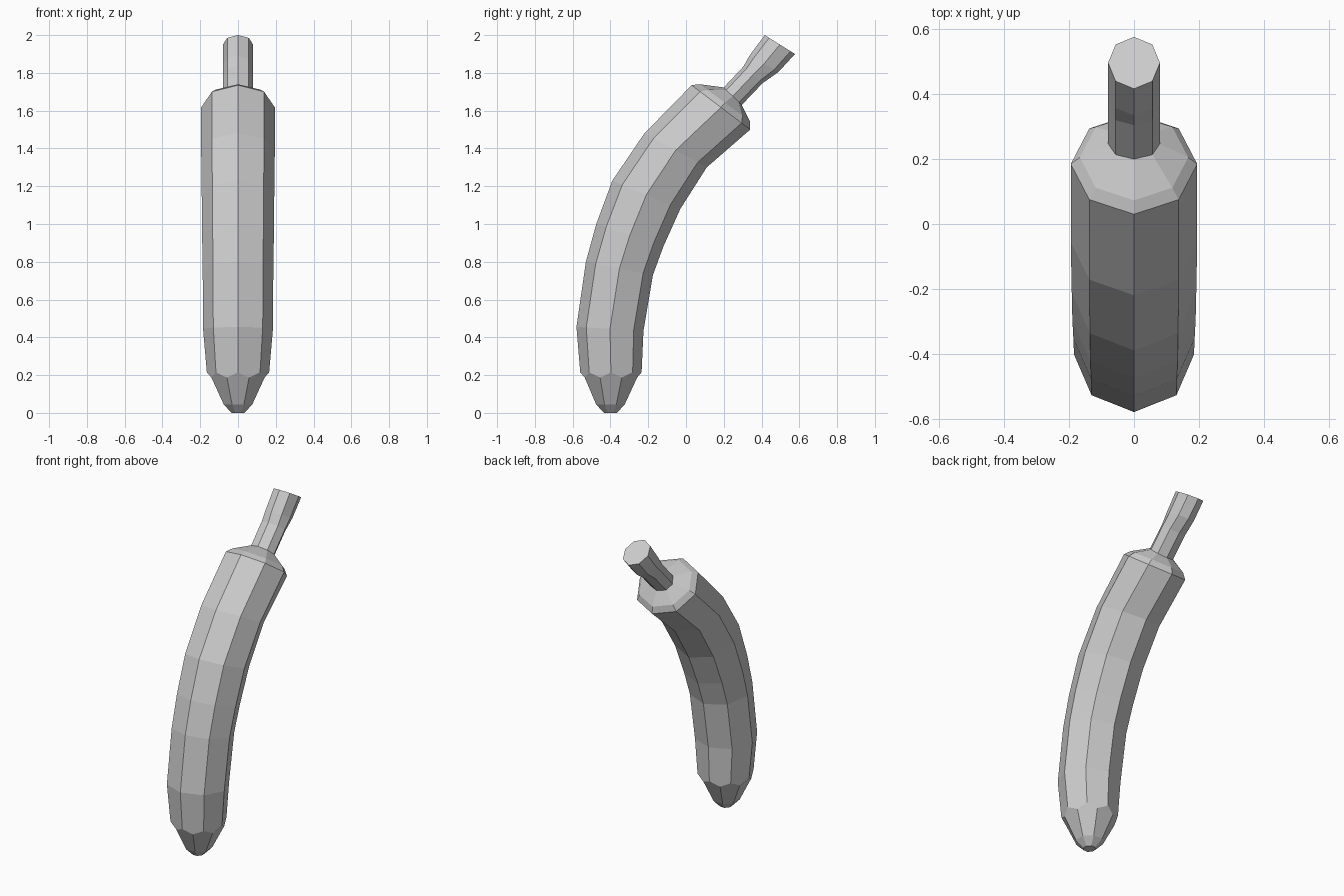
import bpy, bmesh
from math import sin, cos, pi
from mathutils import Vector

if "Cube" in bpy.data.objects:
    bpy.data.objects.remove(bpy.data.objects["Cube"])

N = 8


def ring(bm, front, back, rx, offset=0.0):
    """Octagonal section from its front and back (y, z) points and half width."""
    f, b = Vector((0, *front)), Vector((0, *back))
    mid, half = (f + b) / 2, (f - b) / 2
    verts = []
    for k in range(N):
        a = 2 * pi * (k + offset) / N
        verts.append(bm.verts.new(mid + half * cos(a) + Vector((rx * sin(a), 0, 0))))
    return verts


def bridge(bm, a, b):
    for k in range(N):
        j = (k + 1) % N
        bm.faces.new((a[k], a[j], b[j], b[k]))


def loft(bm, sections):
    rings = [ring(bm, *s) for s in sections]
    for a, b in zip(rings, rings[1:]):
        bridge(bm, a, b)
    return rings


def finish(bm, name):
    bmesh.ops.recalc_face_normals(bm, faces=bm.faces)
    me = bpy.data.meshes.new(name)
    bm.to_mesh(me)
    bm.free()
    bpy.context.collection.objects.link(bpy.data.objects.new(name, me))


# curved body with bevelled shoulder
bm = bmesh.new()
body = loft(bm, [
    ((-0.58, 0.455), (-0.225, 0.435), 0.185),
    ((-0.53, 0.80), (-0.175, 0.73), 0.187),
    ((-0.475, 1.00), (-0.12, 0.88), 0.19),
    ((-0.39, 1.23), (-0.03, 1.08), 0.192),
    ((-0.22, 1.48), (0.11, 1.30), 0.195),
    ((0.03, 1.735), (0.34, 1.50), 0.195),
    ((0.073, 1.74), (0.338, 1.545), 0.167),
    ((0.20, 1.723), (0.295, 1.63), 0.08),
])
# blossom end: scalloped seam, then pentagons down to a small flat tip
low = ring(bm, (-0.56, 0.215), (-0.235, 0.215), 0.165)
mids = [bm.verts.new((low[k].co + low[(k + 1) % N].co) / 2 - Vector((0, 0, 0.028)))
        for k in range(N)]
tip = [ring(bm, (-0.4 - r, z), (-0.4 + r, z), r, 0.5) for r, z in ((0.082, 0.045), (0.037, 0.0))]
for k in range(N):
    j = (k + 1) % N
    bm.faces.new((body[0][k], body[0][j], low[j], mids[k], low[k]))
    bm.faces.new((low[k], mids[k], tip[0][k], tip[0][k - 1], mids[k - 1]))
bridge(bm, *tip)
bm.faces.new(tip[1])
finish(bm, "body")

# stem
bm = bmesh.new()
stem = loft(bm, [
    ((0.20, 1.723), (0.295, 1.63), 0.08),
    ((0.305, 1.835), (0.405, 1.745), 0.08),
    ((0.335, 1.89), (0.49, 1.805), 0.08),
    ((0.417, 2.0), (0.577, 1.90), 0.08),
])
bm.faces.new(stem[-1])
finish(bm, "stem")
